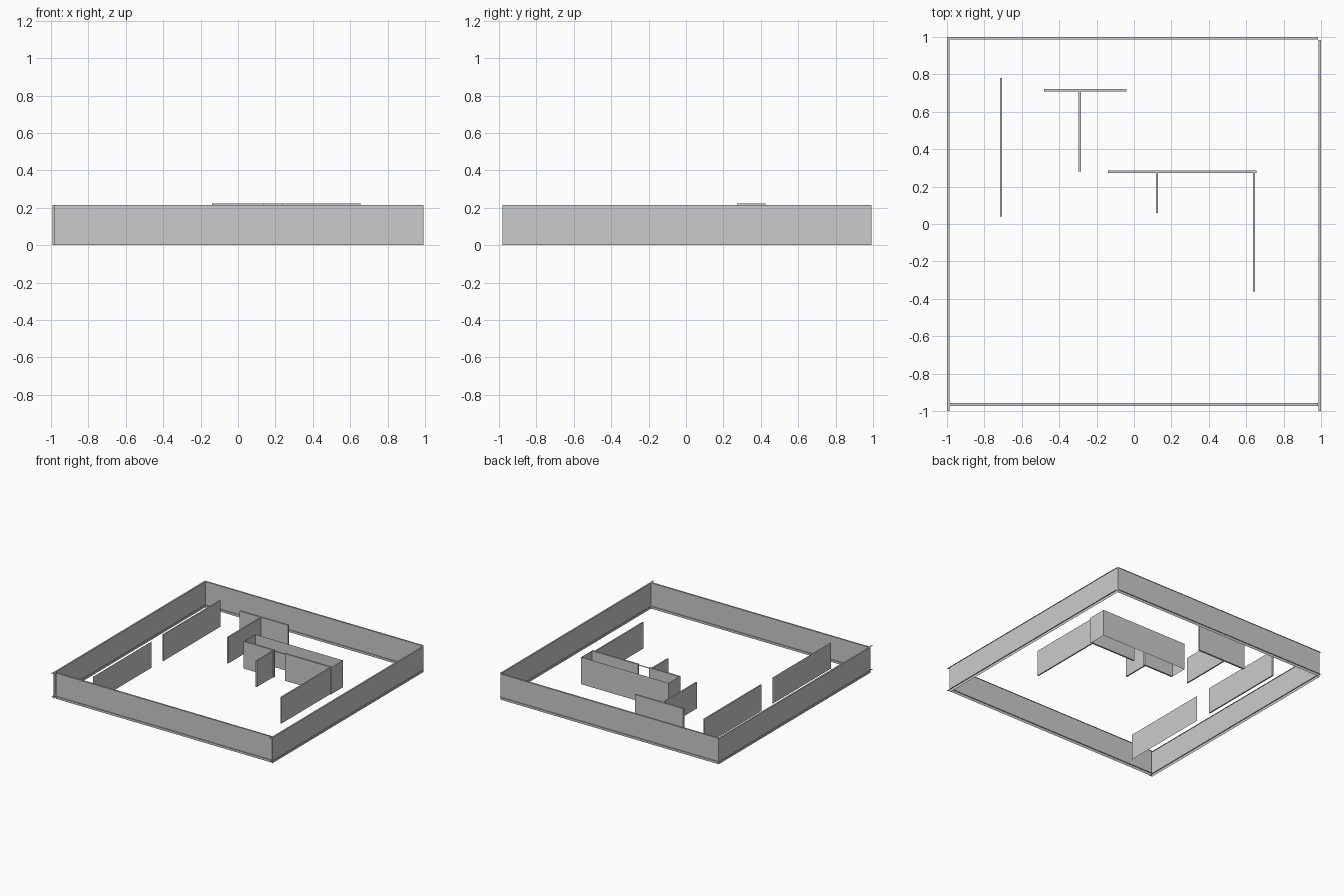
import bpy
from mathutils import Vector

cube = bpy.data.objects.get("Cube")
if cube:
    bpy.data.objects.remove(cube, do_unlink=True)

grey = bpy.data.materials.new("plain_grey")
grey.use_nodes = True
grey.diffuse_color = (0.6, 0.6, 0.6, 1)
grey.node_tree.nodes["Principled BSDF"].inputs["Base Color"].default_value = (0.6, 0.6, 0.6, 1)

TOP = 0.215       # wall height
LOW = 0.022       # height of the lower rail
RAIL = 0.014      # rail width


def mesh_object(name, verts, faces):
    mesh = bpy.data.meshes.new(name)
    mesh.from_pydata(verts, [], faces)
    mesh.materials.append(grey)
    obj = bpy.data.objects.new(name, mesh)
    bpy.context.collection.objects.link(obj)
    return obj


def sheet(name, start, end, top=TOP):
    """Upright panel without thickness between two floor points."""
    (ax, ay), (bx, by) = start, end
    verts = [(ax, ay, 0), (bx, by, 0), (bx, by, top), (ax, ay, top)]
    return mesh_object(name, verts, [(0, 1, 2, 3)])


def rail(name, start, end, z, width=RAIL):
    """Flat horizontal strip along a floor line."""
    a, b = Vector(start), Vector(end)
    d = (b - a).normalized()
    side = Vector((-d.y, d.x)) * width / 2
    verts = [(*p, z) for p in (a - side, b - side, b + side, a + side)]
    return mesh_object(name, verts, [(0, 1, 2, 3)])


def wall(name, start, end, width, top=TOP):
    """Solid thin wall between two floor points."""
    a, b = Vector(start), Vector(end)
    d = (b - a).normalized()
    side = Vector((-d.y, d.x)) * width / 2
    ring = (a - side, b - side, b + side, a + side)
    verts = [(*p, z) for z in (0, top) for p in ring]
    faces = [(3, 2, 1, 0), (4, 5, 6, 7)]
    faces += [(i, (i + 1) % 4, (i + 1) % 4 + 4, i + 4) for i in range(4)]
    return mesh_object(name, verts, faces)


# Outer walls: a panel with an upper and a lower rail centred on it
E = 0.993
F = -0.965
outer = {
    "front": ((-0.98, F), (E, F), (-E, F), (0.985, F)),
    "back": ((-E, E), (E, E), (-1, E), (0.985, E)),
    "right": ((-E, -0.98), (-E, E), (-E, -1), (-E, 1)),
    "left": ((E, -0.98), (E, E), (E, -1), (E, 0.985)),
}
for side, (a, b, ra, rb) in outer.items():
    sheet(side + "_outer_wall", a, b)
    rail(side + "_upper_rail", ra, rb, TOP)
    rail(side + "_lower_rail", ra, rb, LOW)

# Long partition along the right side, in two lengths with a doorway between
wall("side_partition_back", (-0.71, 0.04), (-0.71, 0.78), 0.011)
sheet("side_partition_front", (-0.71, -0.87), (-0.71, -0.11))

# T-shaped partition
wall("tee_cross_wall", (-0.48, 0.715), (-0.04, 0.715), 0.014)
wall("tee_stem_wall", (-0.29, 0.28), (-0.29, 0.708), 0.011)

# Narrow room: front wall with a doorway and a strip over it
HIGH = 0.222
X0, X1, Y0, Y1 = -0.14, 0.655, 0.28, 0.425
wall("room_front_wall_a", (X0, Y0), (0.135, Y0), 0.014, HIGH)
wall("room_front_wall_b", (0.236, Y0), (X1, Y0), 0.014, HIGH)
rail("room_door_strip", (0.135, Y0), (0.236, Y0), TOP)
sheet("room_back_wall", (X0, Y1), (X1, Y1), HIGH)
for label, x in (("right", X0), ("left", X1)):
    sheet("room_" + label + "_end_wall", (x, Y0), (x, Y1), HIGH)

# Spur walls in front of the room
wall("short_spur_wall", (0.123, 0.06), (0.123, 0.273), 0.011)
wall("long_spur_wall", (0.642, -0.36), (0.642, 0.273), 0.011)
